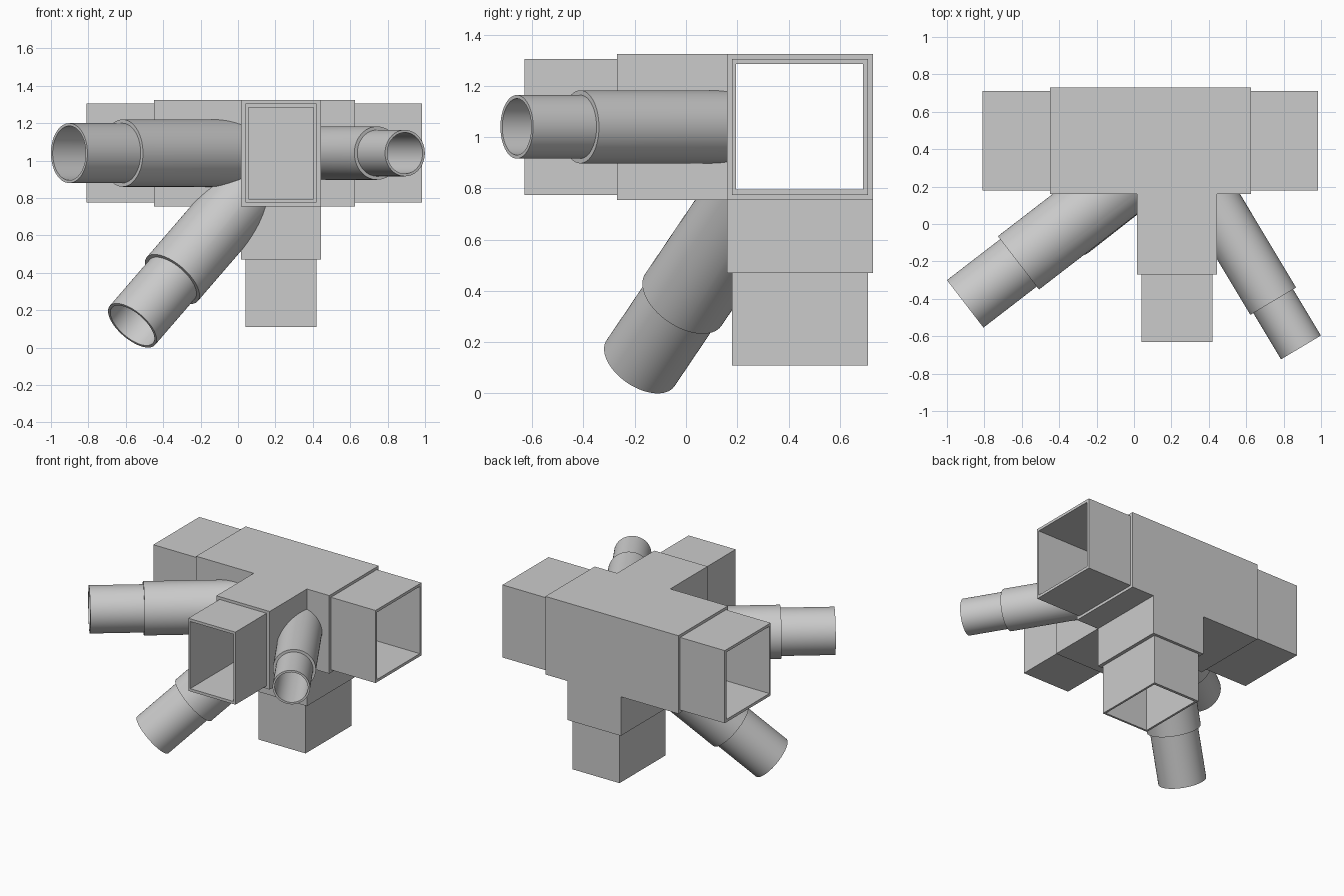
import bpy, bmesh, math
from mathutils import Vector, Matrix

cube = bpy.data.objects.get("Cube")
if cube:
    bpy.data.objects.remove(cube, do_unlink=True)

grey = bpy.data.materials.new("plain grey")
grey.use_nodes = True
grey.diffuse_color = (0.6, 0.6, 0.6, 1)
grey.node_tree.nodes["Principled BSDF"].inputs["Base Color"].default_value = (0.6, 0.6, 0.6, 1)


def add_object(name, bm):
    bmesh.ops.recalc_face_normals(bm, faces=bm.faces)
    mesh = bpy.data.meshes.new(name)
    bm.to_mesh(mesh)
    bm.free()
    mesh.materials.append(grey)
    obj = bpy.data.objects.new(name, mesh)
    bpy.context.collection.objects.link(obj)
    return obj


def box(name, x, y, z):
    """Box from three (low, high) ranges."""
    bm = bmesh.new()
    bmesh.ops.create_cube(bm, size=1)
    for v in bm.verts:
        v.co = [r[0] if c < 0 else r[1] for c, r in zip(v.co, (x, y, z))]
    return add_object(name, bm)


def boolean(target, other, operation):
    mod = target.modifiers.new("cut", 'BOOLEAN')
    mod.object, mod.operation, mod.solver = other, operation, 'EXACT'
    bpy.ops.object.select_all(action='DESELECT')
    bpy.context.view_layer.objects.active = target
    target.select_set(True)
    bpy.ops.object.modifier_apply(modifier=mod.name)


# Shared cross-sections: outer sleeve, tube and bore
SLEEVE = dict(x=(0.015, 0.445), y=(0.16, 0.73), z=(0.755, 1.325))
TUBE = dict(x=(0.04, 0.42), y=(0.18, 0.71), z=(0.775, 1.305))
BORE = dict(x=(0.055, 0.405), y=(0.195, 0.69), z=(0.795, 1.285))
CENTRE = Vector((0.23, 0.445, 1.04))

# Square joint: one long sleeve with a front and a lower branch
joint = box("square_joint", **{**SLEEVE, "x": (-0.45, 0.625)})
for axis, span in (("y", (-0.27, 0.73)), ("z", (0.47, 1.325))):
    branch = box("branch", **{**SLEEVE, axis: span})
    boolean(joint, branch, 'UNION')
    bpy.data.objects.remove(branch, do_unlink=True)


# Round pipes: stepped and hollow, aimed out of the joint centre
def pipe(name, end, step, sleeve_r, tube_r, bore_r):
    axis = Vector(end) - CENTRE
    length = axis.length
    profile = [(0, 0), (sleeve_r, 0), (sleeve_r, step), (tube_r, step),
               (tube_r, length), (bore_r, length), (bore_r, 0.62), (0, 0.62)]
    bm = bmesh.new()
    verts = [bm.verts.new((r, 0, h)) for r, h in profile]
    edges = [bm.edges.new(pair) for pair in zip(verts, verts[1:])]
    bmesh.ops.spin(bm, geom=verts + edges, cent=(0, 0, 0), axis=(0, 0, 1),
                   angle=math.tau, steps=64)
    bmesh.ops.remove_doubles(bm, verts=bm.verts, dist=0.0005)
    turn = axis.to_track_quat('Z', 'Y').to_matrix().to_4x4()
    bm.transform(Matrix.Translation(CENTRE) @ turn)
    obj = add_object(name, bm)
    boolean(obj, joint, 'DIFFERENCE')
    bpy.ops.object.shade_smooth_by_angle(angle=math.radians(30))


pipe("right_pipe", (-0.9025, -0.427, 1.04), 1.07, 0.18, 0.16, 0.145)
pipe("left_pipe", (0.8925, -0.66, 1.04), 1.0, 0.1425, 0.124, 0.11)
pipe("lower_pipe", (-0.565, -0.177, 0.1185), 1.0, 0.18, 0.16, 0.145)

# Square tubes standing out of the sleeves
parts = [joint]
for name, axis, span in (("right_tube", "x", (-0.81, -0.45)),
                         ("left_tube", "x", (0.625, 0.985)),
                         ("front_tube", "y", (-0.63, -0.27)),
                         ("lower_tube", "z", (0.11, 0.47))):
    parts.append(box(name, **{**TUBE, axis: span}))

# Bores run through the joint and out of every square tube
cutter = box("bore_cutter", **{**BORE, "x": (-1.2, 1.2)})
for axis, span in (("y", (-1, 0.69)), ("z", (-0.2, 1.285))):
    bore = box("bore", **{**BORE, axis: span})
    boolean(cutter, bore, 'UNION')
    bpy.data.objects.remove(bore, do_unlink=True)
for part in parts:
    boolean(part, cutter, 'DIFFERENCE')
bpy.data.objects.remove(cutter, do_unlink=True)
